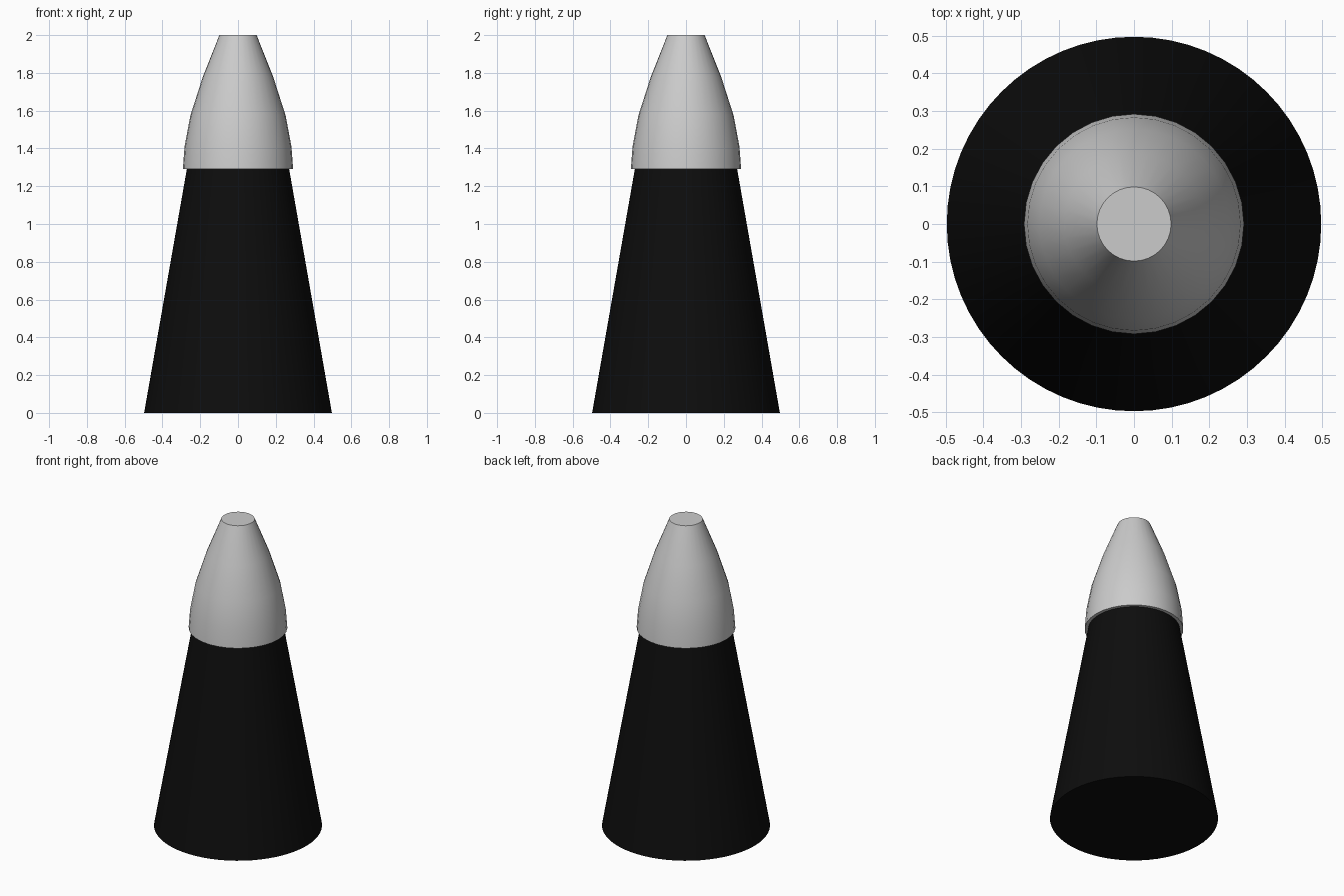
import bpy, bmesh
from math import cos, sin, tau, radians

if "Cube" in bpy.data.objects:
    bpy.data.objects.remove(bpy.data.objects["Cube"])


def lathe(name, profile, sides):
    """Revolve (radius, z) points around z and cap both ends that are open discs."""
    bm = bmesh.new()
    rings = [[bm.verts.new((r * cos(tau * i / sides), r * sin(tau * i / sides), z))
              for i in range(sides)] for r, z in profile]
    for a, b in zip(rings, rings[1:]):
        for i in range(sides):
            j = (i + 1) % sides
            bm.faces.new((a[i], a[j], b[j], b[i]))
    bm.faces.new(rings[0][::-1])
    bm.faces.new(rings[-1])
    bmesh.ops.recalc_face_normals(bm, faces=bm.faces[:])
    mesh = bpy.data.meshes.new(name)
    bm.to_mesh(mesh)
    bm.free()
    obj = bpy.data.objects.new(name, mesh)
    bpy.context.collection.objects.link(obj)
    bpy.ops.object.select_all(action='DESELECT')
    obj.select_set(True)
    bpy.context.view_layer.objects.active = obj
    bpy.ops.object.shade_smooth_by_angle(angle=radians(30))
    return obj


# Black tapered body, its top hidden inside the cap
body = lathe("tapered_body", [(0.497, 0), (0.271, 1.29), (0.217, 1.6)], 64)
black = bpy.data.materials.new("black")
black.diffuse_color = (0.004, 0.004, 0.004, 1)
black.use_nodes = True
black.node_tree.nodes["Principled BSDF"].inputs["Base Color"].default_value = black.diffuse_color
body.data.materials.append(black)

# Grey rounded cap with a flat tip and a small overhanging lip
lathe("nose_cap", [(0.292, 1.29), (0.283, 1.41), (0.252, 1.575),
                   (0.186, 1.78), (0.0985, 2.0)], 32)
